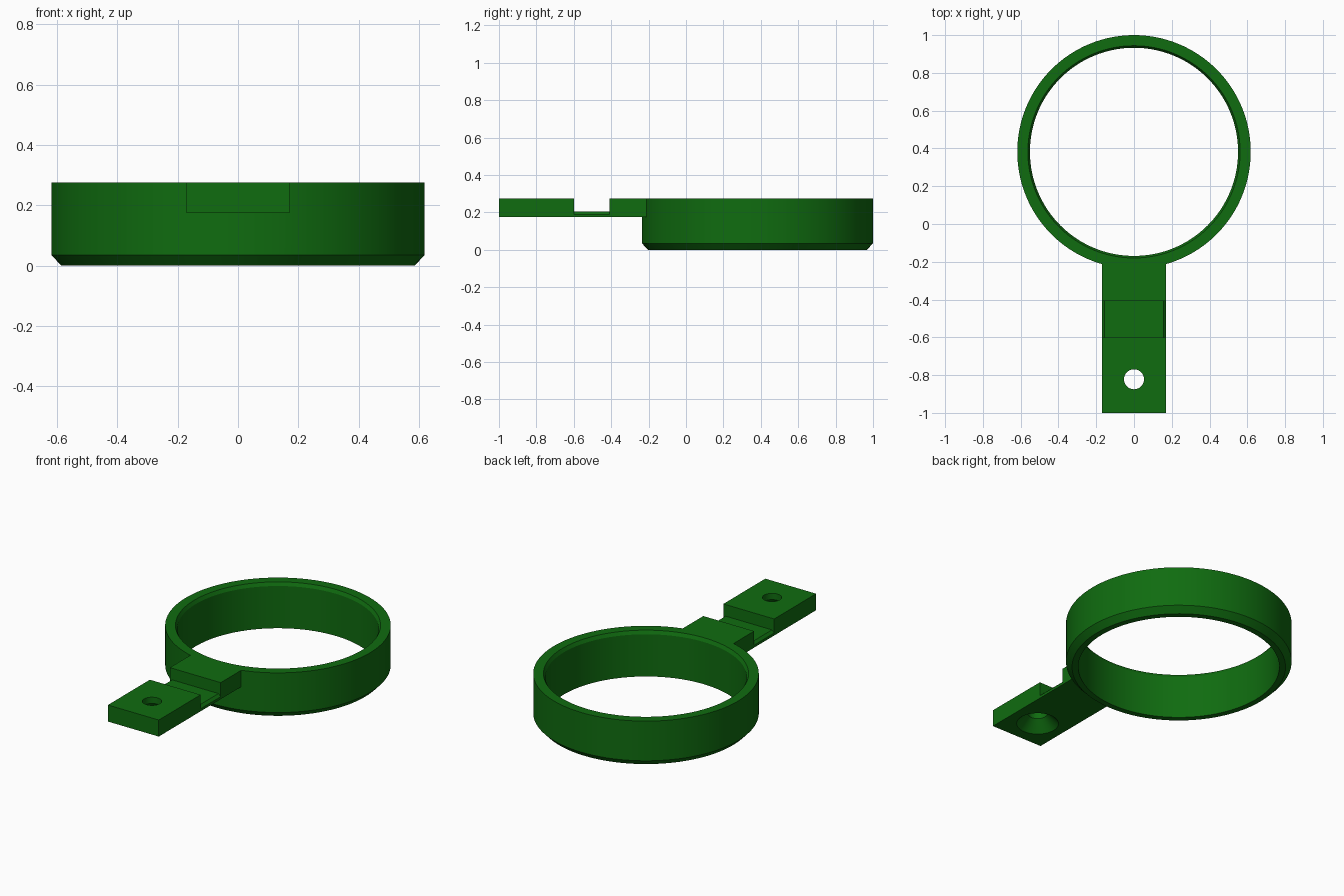
import bpy, bmesh, math

if "Cube" in bpy.data.objects:
    bpy.data.objects.remove(bpy.data.objects["Cube"])

green = bpy.data.materials.new("dark green")
green.diffuse_color = (0.005, 0.15, 0.005, 1)
green.use_nodes = True
green.node_tree.nodes["Principled BSDF"].inputs["Base Color"].default_value = green.diffuse_color


def finish(name, bm):
    bmesh.ops.recalc_face_normals(bm, faces=bm.faces)
    me = bpy.data.meshes.new(name)
    bm.to_mesh(me)
    bm.free()
    me.materials.append(green)
    ob = bpy.data.objects.new(name, me)
    bpy.context.collection.objects.link(ob)
    return ob


def lathe(name, profile, y, steps, closed):
    """Revolve an (r, z) profile about the vertical line at x=0, y."""
    bm = bmesh.new()
    rings = []
    for i in range(steps):
        a = 2 * math.pi * i / steps
        rings.append([bm.verts.new((r * math.cos(a), y + r * math.sin(a), z)) for r, z in profile])
    n = len(profile)
    for i in range(steps):
        p, q = rings[i], rings[(i + 1) % steps]
        for j in range(n if closed else n - 1):
            k = (j + 1) % n
            bm.faces.new((p[j], q[j], q[k], p[k]))
    if not closed:
        bm.faces.new([r[0] for r in rings])
        bm.faces.new([r[-1] for r in rings])
    return finish(name, bm)


def prism(name, section, y0, y1):
    """Extrude an (x, z) section along y."""
    bm = bmesh.new()
    face = bm.faces.new([bm.verts.new((x, y0, z)) for x, z in section])
    ext = bmesh.ops.extrude_face_region(bm, geom=[face])
    moved = [v for v in ext["geom"] if isinstance(v, bmesh.types.BMVert)]
    bmesh.ops.translate(bm, verts=moved, vec=(0, y1 - y0, 0))
    return finish(name, bm)


def combine(target, other, operation):
    mod = target.modifiers.new("combine", 'BOOLEAN')
    mod.operation = operation
    mod.solver = 'EXACT'
    mod.object = other
    bpy.context.view_layer.objects.active = target
    bpy.ops.object.modifier_apply(modifier=mod.name)
    bpy.data.objects.remove(other)


# Ring with a chamfered outer bottom edge and a small inner top chamfer
ring = lathe("ring_holder", [(0.585, 0), (0.618, 0.035), (0.618, 0.275), (0.562, 0.275),
                             (0.551, 0.255), (0.551, 0)], 0.382, 128, True)

# Flat mounting arm, its end buried in the ring wall
arm = prism("mounting_arm", [(-0.17, 0.175), (0.17, 0.175), (0.17, 0.275), (-0.17, 0.275)], -1, -0.195)

# Notch across the arm with a floor bevelled at both sides
notch = prism("notch_cutter", [(-0.2, 0.16), (-0.155, 0.205), (0.155, 0.205),
                               (0.2, 0.16), (0.2, 0.32), (-0.2, 0.32)], -0.6, -0.408)
combine(arm, notch, 'DIFFERENCE')

# Screw hole, countersunk from below
hole = lathe("hole_cutter", [(0.125, 0.165), (0.053, 0.237), (0.053, 0.3)], -0.822, 48, False)
combine(arm, hole, 'DIFFERENCE')

combine(ring, arm, 'UNION')

bpy.ops.object.select_all(action='DESELECT')
ring.select_set(True)
bpy.context.view_layer.objects.active = ring
bpy.ops.object.shade_smooth_by_angle(angle=math.radians(25))
